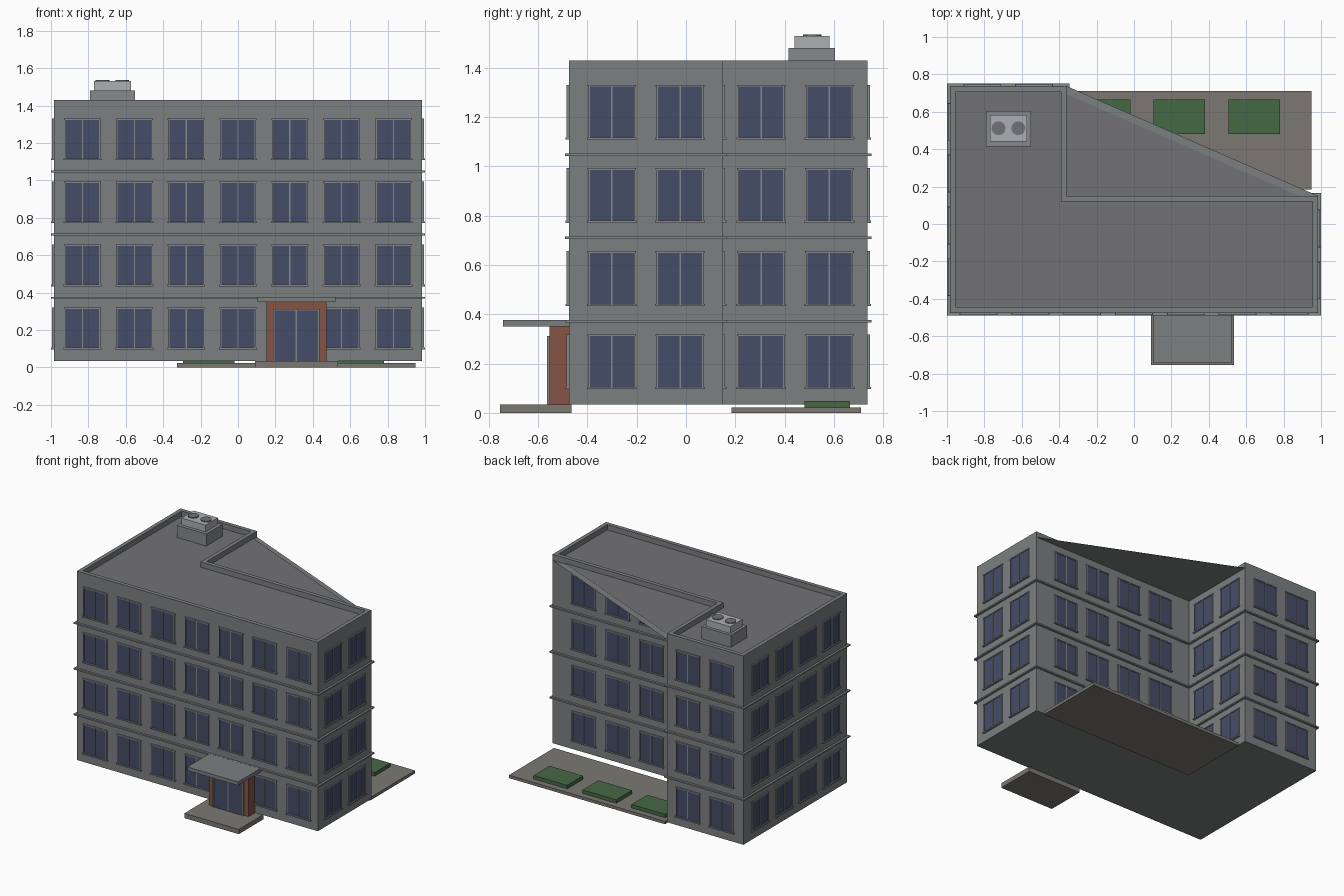
import bpy, bmesh
from mathutils import Vector, Matrix

if "Cube" in bpy.data.objects:
    bpy.data.objects.remove(bpy.data.objects["Cube"])


def material(name, rgb):
    m = bpy.data.materials.new(name)
    m.diffuse_color = (*rgb, 1)
    m.use_nodes = True
    m.node_tree.nodes["Principled BSDF"].inputs["Base Color"].default_value = m.diffuse_color
    return m


WALL = material("wall_grey", (0.20, 0.215, 0.22))
ROOF = material("roof_grey", (0.17, 0.17, 0.18))
TRIM = material("trim_grey", (0.24, 0.25, 0.26))
GLASS = material("dark_glass", (0.06, 0.075, 0.14))
BRICK = material("brick_red", (0.24, 0.09, 0.06))
PAVE = material("paving", (0.20, 0.19, 0.17))
GREEN = material("planting", (0.06, 0.14, 0.06))
METAL = material("light_metal", (0.42, 0.43, 0.45))


def finish(name, bm, mat):
    bmesh.ops.recalc_face_normals(bm, faces=bm.faces)
    me = bpy.data.meshes.new(name)
    bm.to_mesh(me)
    bm.free()
    me.materials.append(mat)
    ob = bpy.data.objects.new(name, me)
    bpy.context.collection.objects.link(ob)
    return ob


def add_box(bm, lo, hi, frame=Matrix.Identity(4)):
    lo, hi = Vector(lo), Vector(hi)
    size = Matrix.Diagonal((*(hi - lo), 1))
    bmesh.ops.create_cube(bm, size=1, matrix=frame @ Matrix.Translation((lo + hi) / 2) @ size)


def box(name, lo, hi, mat):
    bm = bmesh.new()
    add_box(bm, lo, hi)
    return finish(name, bm, mat)


def prism(name, pts, z0, z1, mat):
    bm = bmesh.new()
    f = bm.faces.new([bm.verts.new((x, y, z0)) for x, y in pts])
    if z1 > z0:
        top = bmesh.ops.extrude_face_region(bm, geom=[f], use_keep_orig=True)["geom"]
        moved = [v for v in top if isinstance(v, bmesh.types.BMVert)]
        bmesh.ops.translate(bm, verts=moved, vec=(0, 0, z1 - z0))
    return finish(name, bm, mat)


# L-shaped footprint, counter-clockwise
FOOT = [Vector(p) for p in ((-.985, -.475), (.985, -.475), (.985, .15),
                            (-.36, .15), (-.36, .737), (-.985, .737))]
N = len(FOOT)


def inset(d):
    out = []
    for i, p in enumerate(FOOT):
        a = (p - FOOT[i - 1]).normalized()
        b = (FOOT[(i + 1) % N] - p).normalized()
        out.append(p + d * Vector((-a.y - b.y, a.x + b.x)))
    return out


def ring(name, d0, d1, z0, z1, mat):
    bm = bmesh.new()
    loops = [[bm.verts.new((p.x, p.y, z)) for p in inset(d)]
             for d, z in ((d0, z0), (d0, z1), (d1, z1), (d1, z0))]
    for k in range(4):
        a, b = loops[k], loops[(k + 1) % 4]
        for i in range(N):
            j = (i + 1) % N
            bm.faces.new((a[i], a[j], b[j], b[i]))
    return finish(name, bm, mat)


BASE, FLOOR, TOP = 0.035, 0.3375, 1.385

# Building body, roof, parapet and floor bands
prism("building_body", FOOT, BASE, TOP, WALL)
roof = inset(.03)
prism("roof_deck", roof, TOP, TOP + .006, ROOF)
ring("parapet", 0, .03, TOP, 1.43, WALL)
prism("corner_canopy_lower", FOOT[2:5], TOP, TOP, WALL)
prism("corner_canopy_upper", roof[2:5], TOP + .006, TOP + .006, ROOF)
for k in (1, 2, 3):
    z = BASE + k * FLOOR
    ring(f"floor_band_{k}", -.015, 0, z - .005, z + .005, TRIM)

# Windows on every wall
glass, frames = bmesh.new(), bmesh.new()
STEP, HW = .277, .089
for i in range(N):
    p, q = FOOT[i], FOOT[(i + 1) % N]
    length = (q - p).length
    u, mid = (q - p).normalized(), (p + q) / 2
    count = int(length / .28)
    for c in range(count):
        pos = mid + u * STEP * (c - (count - 1) / 2)
        for level in range(4):
            if i == 0 and level == 0 and c == 4:
                continue  # entrance stands here
            fr = Matrix(((u.x, -u.y, 0, pos.x), (u.y, u.x, 0, pos.y),
                         (0, 0, 1, BASE + level * FLOOR), (0, 0, 0, 1)))
            z0, z1 = .070, .276
            add_box(glass, (-HW, -.005, z0), (HW, .002, z1), fr)
            for x in (-HW - .003, 0, HW + .003):
                add_box(frames, (x - .003, -.009, z0), (x + .003, .002, z1), fr)
            add_box(frames, (-HW - .010, -.009, z1), (HW + .010, .002, z1 + .008), fr)
            add_box(frames, (-HW - .012, -.014, z0 - .009), (HW + .012, .002, z0), fr)
finish("window_glass", glass, GLASS)
finish("window_frames", frames, TRIM)

# Entrance
box("entrance_step", (.09, -.755, 0), (.535, -.465, .035), PAVE)
box("entrance_portal", (.152, -.553, .035), (.472, -.47, .35), BRICK)
box("entrance_canopy", (.105, -.742, .35), (.52, -.47, .377), WALL)
box("entrance_door_glass", (.195, -.560, .035), (.43, -.55, .305), GLASS)
bm = bmesh.new()
for x in (.192, .3125, .433):
    add_box(bm, (x - .004, -.565, .035), (x + .004, -.55, .305))
add_box(bm, (.188, -.565, .305), (.437, -.55, .313))
finish("entrance_door_frame", bm, TRIM)

# Rear courtyard with planters
box("courtyard_paving", (-.325, .185, 0), (.95, .71, .022), PAVE)
for k in range(3):
    x = -.295 + .4 * k
    box(f"planter_{k + 1}", (x, .48, .02), (x + .275, .665, .048), GREEN)

# Rooftop cooling unit
box("cooling_base", (-.79, .415, TOP), (-.55, .605, 1.48), TRIM)
box("cooling_unit", (-.77, .44, 1.48), (-.573, .583, 1.53), METAL)
for k, x in enumerate((-.724, -.619)):
    bm = bmesh.new()
    bmesh.ops.create_cone(bm, cap_ends=True, segments=24, radius1=.037, radius2=.037,
                          depth=.008, matrix=Matrix.Translation((x, .512, 1.532)))
    finish(f"cooling_fan_{k + 1}", bm, ROOF)
